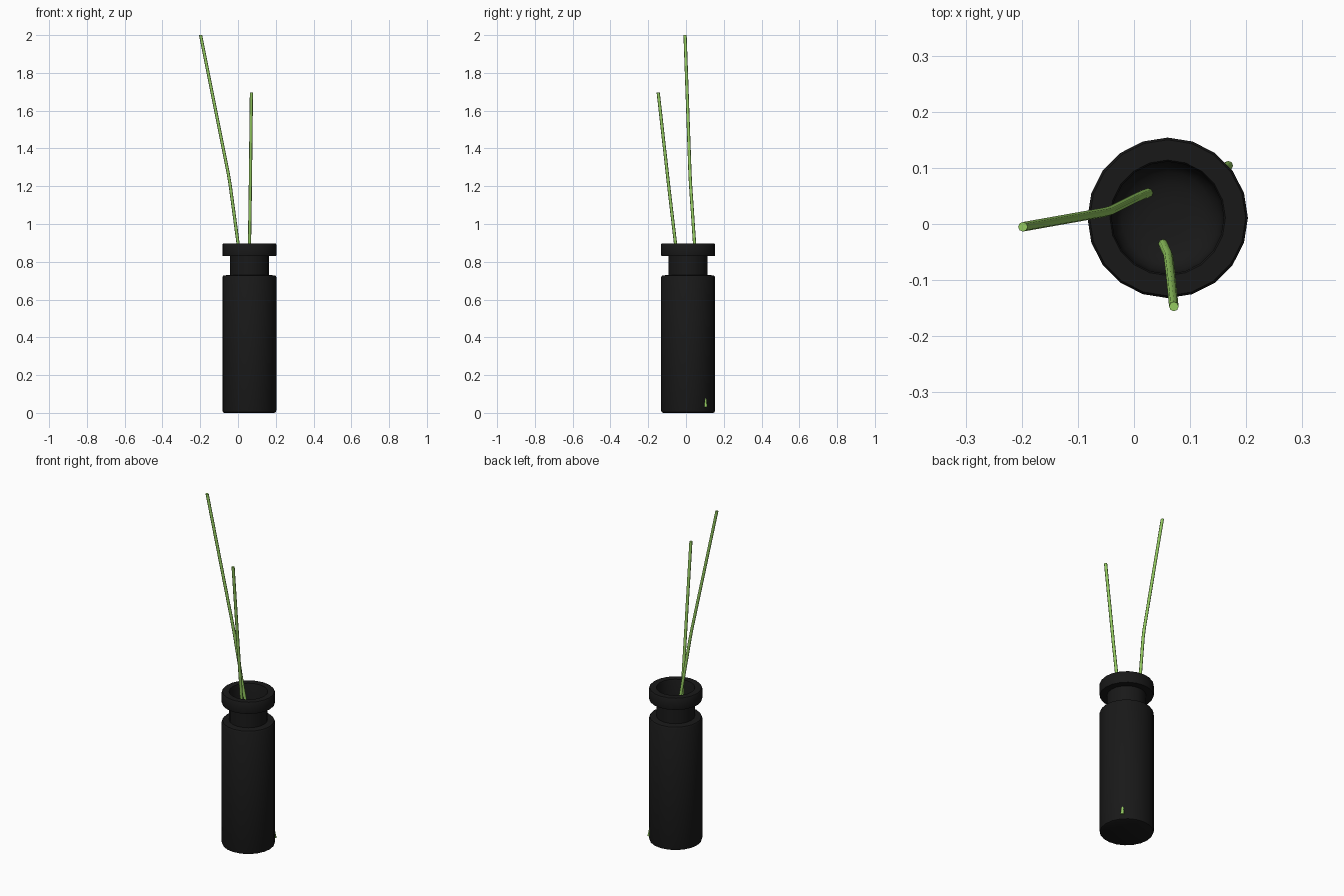
import bpy, bmesh, math
from mathutils import Vector

if "Cube" in bpy.data.objects:
    bpy.data.objects.remove(bpy.data.objects["Cube"])


def material(name, rgb):
    m = bpy.data.materials.new(name)
    m.diffuse_color = (*rgb, 1)
    m.use_nodes = True
    m.node_tree.nodes["Principled BSDF"].inputs["Base Color"].default_value = m.diffuse_color
    return m


black = material("black glaze", (0.0095, 0.0095, 0.0095))
green = material("stem green", (0.30, 0.60, 0.12))


def finish(name, bm, mat, angle):
    bmesh.ops.recalc_face_normals(bm, faces=bm.faces)
    me = bpy.data.meshes.new(name)
    bm.to_mesh(me)
    bm.free()
    me.materials.append(mat)
    ob = bpy.data.objects.new(name, me)
    bpy.context.collection.objects.link(ob)
    bpy.ops.object.select_all(action='DESELECT')
    ob.select_set(True)
    bpy.context.view_layer.objects.active = ob
    bpy.ops.object.shade_smooth_by_angle(angle=math.radians(angle))


def skin(name, rings, mat, angle):
    """Join rings of points into a closed tube with capped ends."""
    bm = bmesh.new()
    loops = [[bm.verts.new(p) for p in ring] for ring in rings]
    n = len(loops[0])
    for a, b in zip(loops, loops[1:]):
        for i in range(n):
            j = (i + 1) % n
            bm.faces.new((a[i], a[j], b[j], b[i]))
    bm.faces.new(loops[0])
    bm.faces.new(loops[-1])
    finish(name, bm, mat, angle)


def ring(centre, r, sides):
    c = Vector(centre)
    return [c + Vector((math.cos(2 * math.pi * i / sides),
                        math.sin(2 * math.pi * i / sides), 0)) * r
            for i in range(sides)]


def lathe(name, profile, x, y, sides, mat):
    skin(name, [ring((x, y, z), r, sides) for r, z in profile], mat, 40)


def stem(name, points, radius, mat, sides=8):
    skin(name, [ring(p, radius, sides) for p in points], mat, 50)


# Vase: body, neck, flared rim and shallow inner cup
lathe("vase", [(0.132, 0.0), (0.140, 0.004), (0.143, 0.014), (0.143, 0.718),
               (0.138, 0.727), (0.103, 0.731), (0.103, 0.83), (0.141, 0.83),
               (0.143, 0.836), (0.143, 0.892), (0.139, 0.898), (0.103, 0.898),
               (0.100, 0.89), (0.099, 0.80), (0.094, 0.775), (0.082, 0.76),
               (0.06, 0.75), (0.03, 0.746)],
      0.06, 0.011, 20, black)

# Stems, the tall one just pokes through the vase wall near the base
stem("tall_stem", [(0.168, 0.104, 0.03), (0.158, 0.098, 0.09), (0.015, 0.052, 0.80),
                   (0.0, 0.045, 0.90), (-0.042, 0.024, 1.21), (-0.052, 0.021, 1.27),
                   (-0.198, -0.005, 2.0)], 0.0085, green)
stem("short_stem", [(0.04, 0.06, 0.05), (0.052, -0.036, 0.75), (0.061, -0.056, 0.90),
                    (0.065, -0.088, 1.17), (0.071, -0.147, 1.695)], 0.0085, green)
